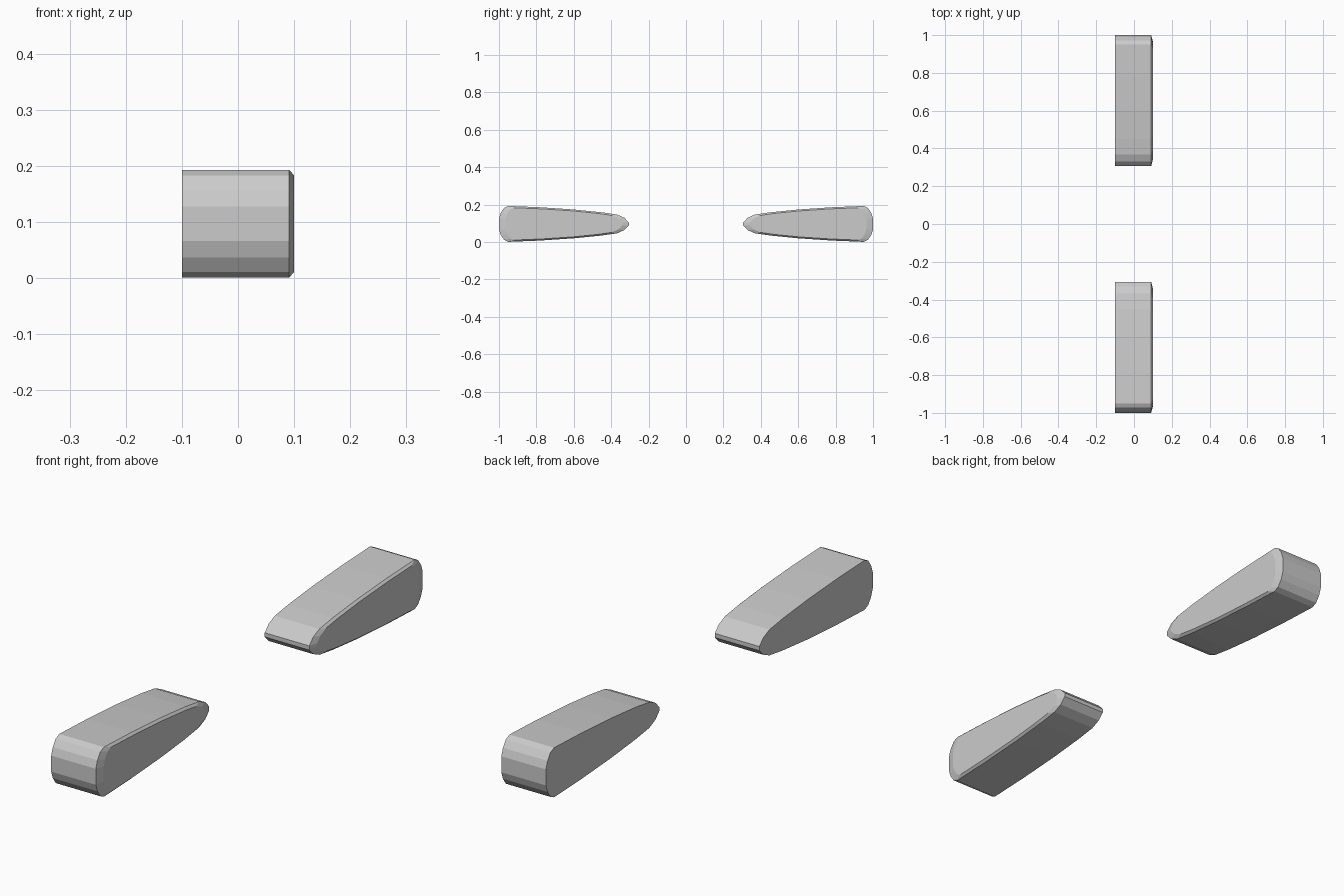
import bpy, bmesh

if "Cube" in bpy.data.objects:
    bpy.data.objects.remove(bpy.data.objects["Cube"])

MID_Z = 0.097        # height of the profile's symmetry line
HALF_W = 0.1         # half width along x
CHAMFER = 0.009      # depth of the chamfer on the +x side

# Upper half of the tapered outline: (y, height above the symmetry line)
HALF = [(0.306, 0.008), (0.33, 0.033), (0.368, 0.05), (0.45, 0.062),
        (0.6, 0.077), (0.78, 0.089), (0.95, 0.096), (0.972, 0.086),
        (0.99, 0.06), (1.0, 0.031)]
OUTLINE = [(y, MID_Z + h) for y, h in HALF] + [(y, MID_Z - h) for y, h in reversed(HALF)]


def make_pad(name, side):
    bm = bmesh.new()
    mid_y = 0.653

    # Three rings: flat back, chamfer start, scaled-in front
    def ring(x, s):
        return [bm.verts.new((x, side * (mid_y + (y - mid_y) * s), MID_Z + (z - MID_Z) * s))
                for y, z in OUTLINE]

    rings = [ring(-HALF_W, 1), ring(HALF_W - CHAMFER, 1), ring(HALF_W, 0.9)]
    n = len(OUTLINE)
    for a, b in zip(rings, rings[1:]):
        for i in range(n):
            j = (i + 1) % n
            bm.faces.new((a[i], a[j], b[j], b[i]))
    bm.faces.new(rings[0])
    bm.faces.new(rings[-1])
    bmesh.ops.recalc_face_normals(bm, faces=bm.faces)
    mesh = bpy.data.meshes.new(name)
    bm.to_mesh(mesh)
    bm.free()
    obj = bpy.data.objects.new(name, mesh)
    bpy.context.collection.objects.link(obj)


# Two tapered pads mirrored across y
make_pad("back_pad", 1)
make_pad("front_pad", -1)
